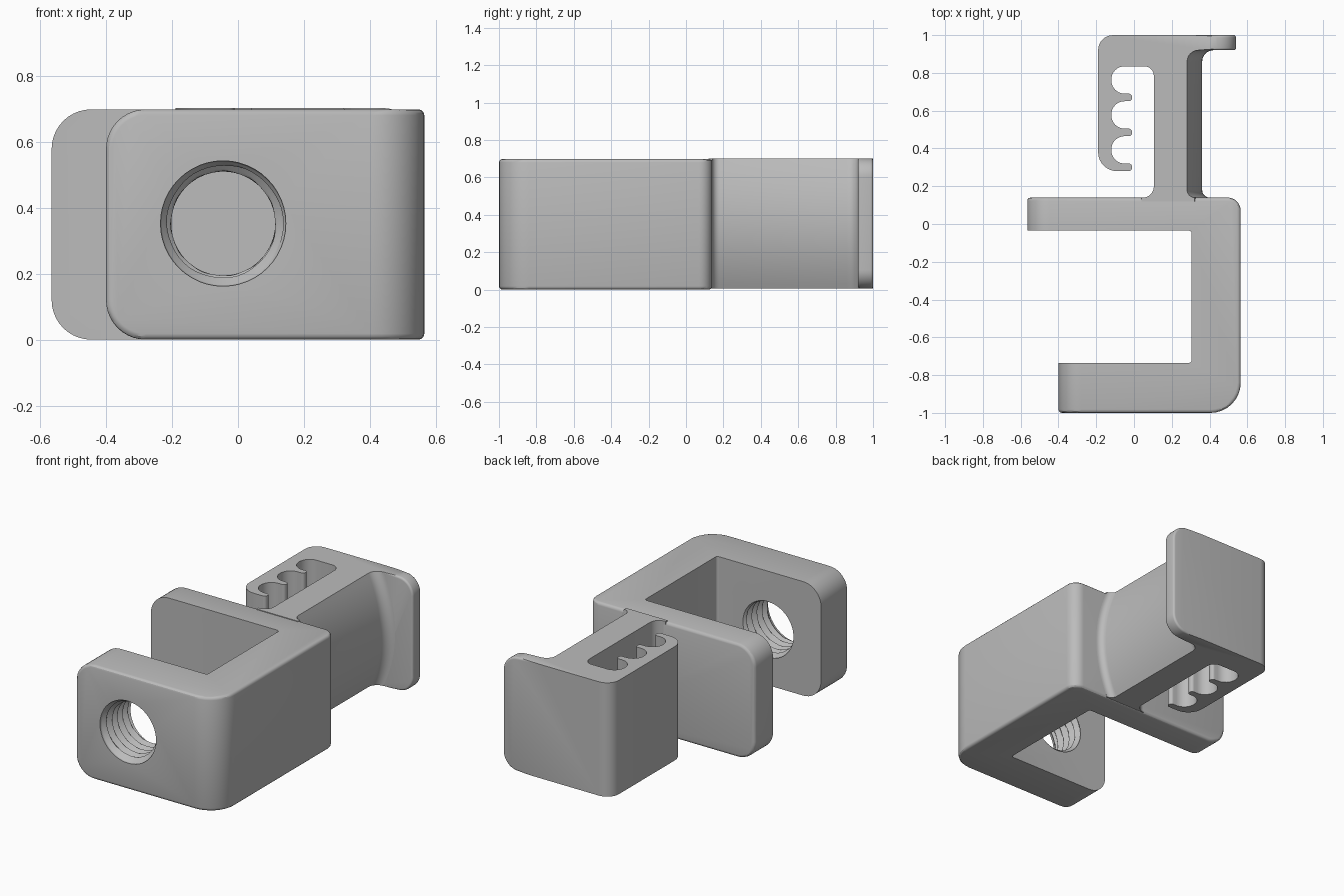
import bpy, bmesh
from math import pi, sin, cos, sqrt, radians, tau
from mathutils import Vector

if "Cube" in bpy.data.objects:
    bpy.data.objects.remove(bpy.data.objects["Cube"], do_unlink=True)

GREY = (0.5, 0.5, 0.5, 1)
grey = bpy.data.materials.new("matte grey")
grey.diffuse_color = GREY
grey.use_nodes = True
grey.node_tree.nodes["Principled BSDF"].inputs["Base Color"].default_value = GREY


def rounded(points, steps=8):
    """Outline of (x, y, radius) corners, each replaced by an arc."""
    out = []
    for i, (x, y, r) in enumerate(points):
        p = Vector((x, y))
        if r == 0:
            out.append(p)
            continue
        a = (Vector(points[i - 1][:2]) - p).normalized()
        b = (Vector(points[(i + 1) % len(points)][:2]) - p).normalized()
        half = a.angle(b) / 2
        centre = p + (a + b).normalized() * (r / sin(half))
        start = p + a * (r / abs(sin(half) / cos(half))) - centre
        end = p + b * (r / abs(sin(half) / cos(half))) - centre
        sweep = start.angle_signed(end)
        for k in range(steps + 1):
            t = -sweep * k / steps
            out.append(centre + Vector((start.x * cos(t) - start.y * sin(t),
                                        start.x * sin(t) + start.y * cos(t))))
    return out


def extrude(outline, z0, z1):
    bm = bmesh.new()
    face = bm.faces.new([bm.verts.new((p.x, p.y, z0)) for p in outline])
    top = bmesh.ops.extrude_face_region(bm, geom=[face])["geom"]
    bmesh.ops.translate(bm, vec=(0, 0, z1 - z0),
                        verts=[v for v in top if isinstance(v, bmesh.types.BMVert)])
    bmesh.ops.recalc_face_normals(bm, faces=bm.faces)
    return bm


def loft(rings):
    """Skin closed rings of equal length and cap both ends."""
    bm = bmesh.new()
    rows = [[bm.verts.new(p) for p in ring] for ring in rings]
    n = len(rows[0])
    for a, b in zip(rows, rows[1:]):
        for j in range(n):
            bm.faces.new((a[j], a[(j + 1) % n], b[(j + 1) % n], b[j]))
    bm.faces.new(rows[0])
    bm.faces.new(rows[-1])
    bmesh.ops.recalc_face_normals(bm, faces=bm.faces)
    return bm


def bevel(bm, rule, offset, segments):
    edges = [e for e in bm.edges if len(e.link_faces) == 2
             and e.calc_face_angle() > radians(40) and rule(*[v.co for v in e.verts])]
    bmesh.ops.bevel(bm, geom=edges, offset=offset, segments=segments,
                    profile=0.5, affect='EDGES', clamp_overlap=True)


def make(name, bm):
    mesh = bpy.data.meshes.new(name)
    bm.to_mesh(mesh)
    bm.free()
    mesh.materials.append(grey)
    obj = bpy.data.objects.new(name, mesh)
    bpy.context.collection.objects.link(obj)
    return obj


def smooth(obj):
    bpy.ops.object.select_all(action='DESELECT')
    obj.select_set(True)
    bpy.context.view_layer.objects.active = obj
    bpy.ops.object.shade_smooth_by_angle(angle=radians(30))


def along_y(a, b):
    return abs(a.x - b.x) < 0.001 and abs(a.z - b.z) < 0.001


# C-shaped clamp frame with rounded arm ends
bm = extrude(rounded([
    (-0.4, -1, 0), (0.565, -1, 0.16), (0.565, 0.14, 0.07), (-0.565, 0.14, 0),
    (-0.565, -0.035, 0), (0.305, -0.035, 0.015), (0.305, -0.735, 0.015),
    (-0.4, -0.735, 0)]), 0, 0.698)
bevel(bm, lambda a, b: along_y(a, b) and a.x < -0.39, 0.12, 10)
outer = lambda v: v.x > 0.31 or v.y > 0.139 or v.y < -0.999
bevel(bm, lambda a, b: outer(a) and outer(b), 0.018, 3)
clamp = make("clamp_frame", bm)

# Threaded screw hole through the front arm, with a chamfered mouth
PITCH, SIDES = 0.05, 48
rings = []
for i in range(71):
    y = -1.02 + i * 0.31 / 70
    mouth = 0.19 - max(0, y + 0.99) * 0.8
    ring = []
    for j in range(SIDES):
        phase = (y / PITCH - j / SIDES) % 1
        r = max(0.157 + 0.028 * (1 - abs(2 * phase - 1)), mouth)
        t = tau * j / SIDES
        ring.append((-0.045 + r * cos(t), y, 0.352 + r * sin(t)))
    rings.append(ring)
cutter = make("screw_hole_cutter", loft(rings))
cutter.hide_render = True
mod = clamp.modifiers.new("screw_hole", 'BOOLEAN')
mod.operation, mod.solver, mod.object = 'DIFFERENCE', 'EXACT', cutter
bpy.context.view_layer.objects.active = clamp
bpy.ops.object.modifier_apply(modifier=mod.name)
bpy.data.objects.remove(cutter, do_unlink=True)
smooth(clamp)

# Cable hook: back plate, lip, stem and an arm with three notches
LOW, HIGH = 0.005, 0.702
hook = [(-0.19, 1, 0.08), (-0.19, 0.28, 0.1)]
for k in range(3):
    y = 0.28 + 0.185 * k
    hook += [(-0.01, y, 0.018), (-0.01, y + 0.04, 0.018), (-0.12, y + 0.04, 0.07)]
    if k < 2:
        hook.append((-0.12, y + 0.185, 0.07))
hook += [(-0.12, 0.835, 0.07), (0.105, 0.835, 0.05), (0.105, 0.139, 0.06),
         (0.04, 0.139, 0), (0.04, 0.12, 0), (0.28, 0.12, 0), (0.28, 0.92, 0),
         (0.54, 0.92, 0), (0.54, 1, 0)]
bm = extrude(rounded(hook), LOW, HIGH)
bevel(bm, lambda a, b: along_y(a, b) and a.x > 0.53, 0.1, 10)
bevel(bm, lambda a, b: a.x > 0.4 and b.x > 0.4, 0.02, 4)
smooth(make("cable_hook", bm))


# Bowed outer side of the stem, flaring at both ends
def flare(y):
    for end, r in ((0.14, 0.04), (0.92, 0.06)):
        d = min(max(r - abs(y - end), 0), r)
        if (y <= end if end < 0.5 else y >= end):
            d = r
        if d:
            return r - sqrt(r * r - d * d)
    return 0


stations = [0.12] + [0.14 + 0.04 * (1 - cos(pi / 2 * k / 8)) for k in range(9)]
stations += [0.92 - 0.06 * (1 - cos(pi / 2 * k / 8)) for k in range(8, -1, -1)] + [0.93]
rings = []
for y in stations:
    ring = [(0.28, y, LOW)]
    for k in range(25):
        u = k / 12 - 1
        ring.append((0.281 + flare(y) + 0.08 * (1 - u * u), y,
                     (LOW + HIGH) / 2 + u * (HIGH - LOW) / 2))
    rings.append(ring + [(0.28, y, HIGH)])
smooth(make("stem_side", loft(rings)))
